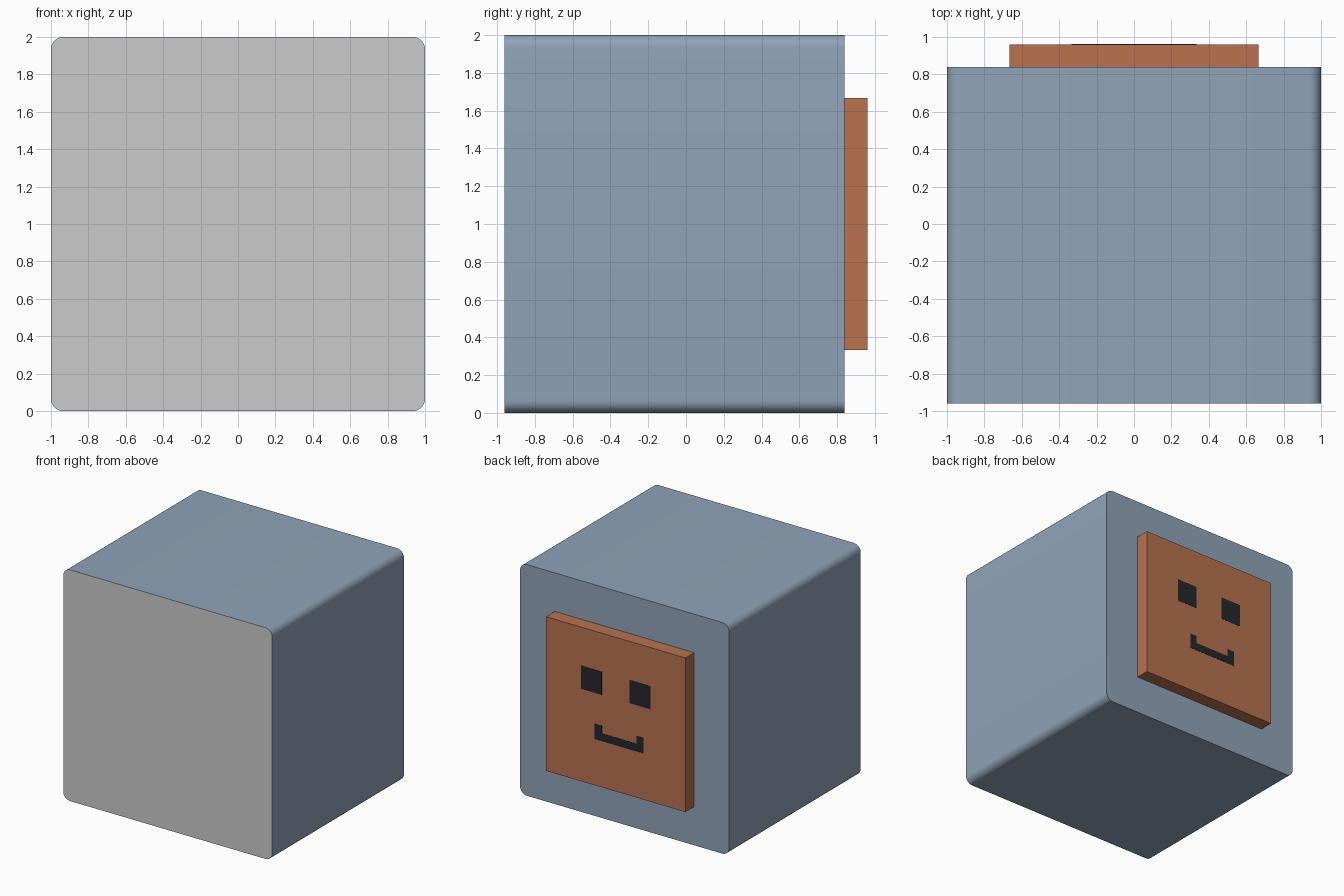
import bpy, bmesh
from math import sin, cos, pi, radians

if "Cube" in bpy.data.objects:
    bpy.data.objects.remove(bpy.data.objects["Cube"])

P = 2 / 30  # one pixel of the face pattern
FRONT, BACK, PLATE_BACK = -0.96, 0.84, 0.96


def material(name, rgb):
    m = bpy.data.materials.new(name)
    m.diffuse_color = (*rgb, 1)
    m.use_nodes = True
    m.node_tree.nodes["Principled BSDF"].inputs["Base Color"].default_value = m.diffuse_color
    return m


blue = material("blue", (0.28, 0.37, 0.48))
orange = material("orange", (0.48, 0.17, 0.08))
dark = material("dark", (0.018, 0.021, 0.025))


def finish(name, bm, mat=None):
    me = bpy.data.meshes.new(name)
    bm.to_mesh(me)
    bm.free()
    ob = bpy.data.objects.new(name, me)
    bpy.context.collection.objects.link(ob)
    if mat:
        me.materials.append(mat)
    return ob


def box(name, x, y, z, mat):
    bm = bmesh.new()
    bmesh.ops.create_cube(bm, size=1)
    for v in bm.verts:
        for i, (lo, hi) in enumerate((x, y, z)):
            v.co[i] = lo if v.co[i] < 0 else hi
    return finish(name, bm, mat)


def rounded_square(r=0.065, steps=8):
    pts = []
    for q, (sx, sz) in enumerate(((1, 1), (-1, 1), (-1, -1), (1, -1))):
        for i in range(steps + 1):
            a = (q + i / steps) * pi / 2
            pts.append((sx * (1 - r) + r * cos(a), 1 + sz * (1 - r) + r * sin(a)))
    return pts


# Body: rounded square running front to back, closed at the back
outline = rounded_square()
bm = bmesh.new()
front = [bm.verts.new((x, FRONT, z)) for x, z in outline]
back = [bm.verts.new((x, BACK, z)) for x, z in outline]
for i in range(len(outline)):
    bm.faces.new((front[i - 1], front[i], back[i], back[i - 1]))
bm.faces.new(back[::-1])
body = finish("body", bm, blue)
bpy.context.view_layer.objects.active = body
body.select_set(True)
bpy.ops.object.shade_smooth_by_angle(angle=radians(30))

# The wall normals of the body must point outwards, like the back cap
bm = bmesh.new()
bm.from_mesh(body.data)
for f in bm.faces:
    c = f.calc_center_median()
    outward = c.x * f.normal.x + c.y * f.normal.y + (c.z - 1) * f.normal.z
    if outward < 0:
        f.normal_flip()
bm.to_mesh(body.data)
bm.free()

# Plain grey front panel
bm = bmesh.new()
bm.faces.new([bm.verts.new((x, FRONT, z)) for x, z in outline])
bm.normal_update()
if bm.faces[:][0].normal.y > 0:
    bmesh.ops.reverse_faces(bm, faces=bm.faces[:])
finish("front_panel", bm)

# Raised plate on the back
box("back_plate", (-10 * P, 10 * P), (BACK, PLATE_BACK), (5 * P, 25 * P), orange)

# Pixel eyes and mouth, inlaid in the plate (spans in pixels)
inlays = {
    "eye_left": ((2, 5), (17, 20)),
    "eye_right": ((-5, -2), (17, 20)),
    "mouth": ((-4, 3), (11, 12)),
    "mouth_corner_left": ((2, 3), (12, 13)),
    "mouth_corner_right": ((-4, -3), (12, 13)),
}
for name, (xs, zs) in inlays.items():
    box(name, [v * P for v in xs], (PLATE_BACK - 0.01, PLATE_BACK + 0.002),
        [v * P for v in zs], dark)
